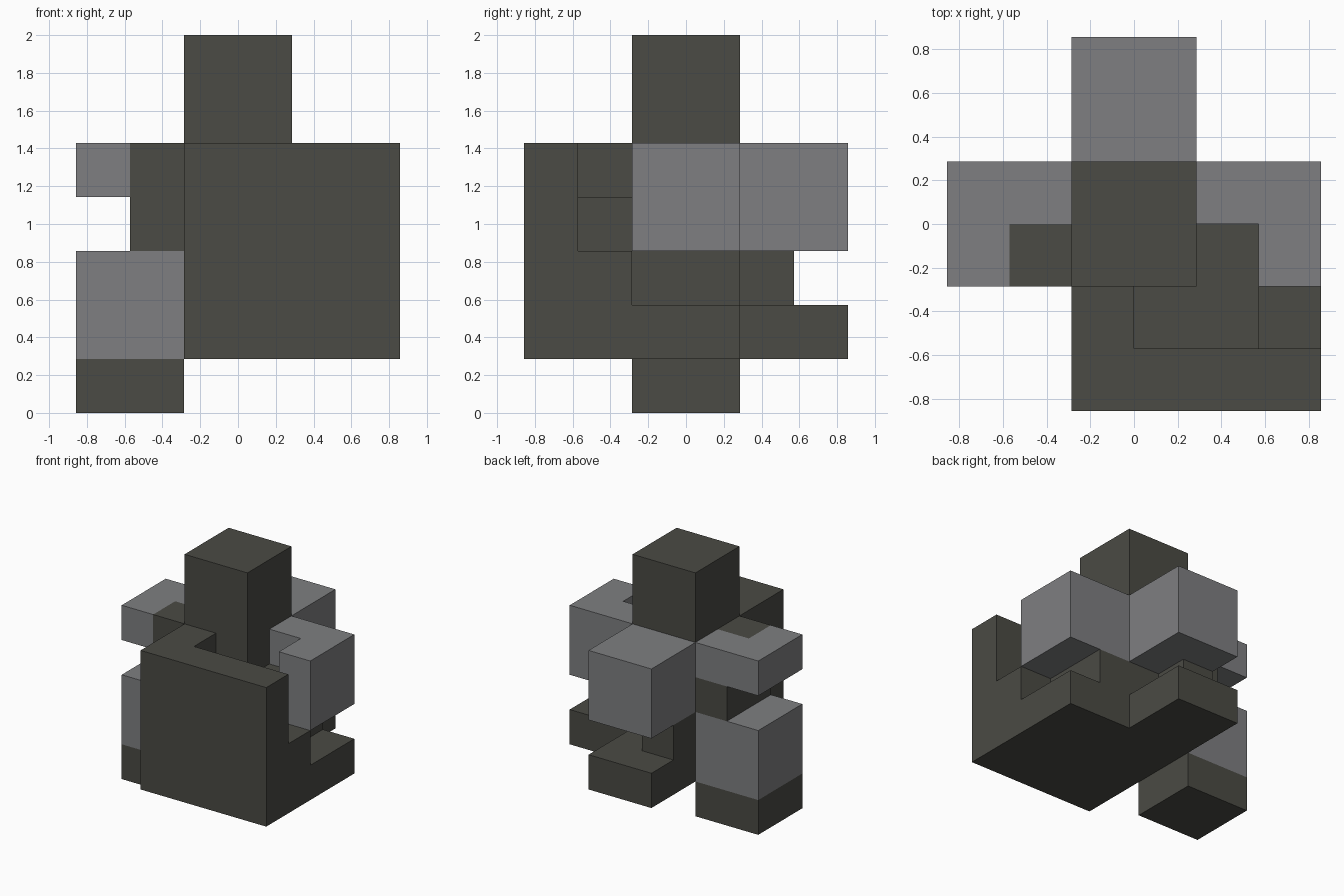
import bpy, bmesh
from mathutils import Vector
from itertools import product

if "Cube" in bpy.data.objects:
    bpy.data.objects.remove(bpy.data.objects["Cube"], do_unlink=True)

U = 2 / 7  # size of one grid cell


def make_material(name, colour):
    m = bpy.data.materials.new(name)
    m.use_nodes = True
    m.diffuse_color = colour
    m.node_tree.nodes["Principled BSDF"].inputs["Base Color"].default_value = colour
    return m


DARK = make_material("dark olive grey", (0.069, 0.069, 0.058, 1))
LIGHT = make_material("mid grey", (0.209, 0.212, 0.220, 1))


def cells(box):
    """All unit cells in (x0, x1, y0, y1, z0, z1)."""
    x0, x1, y0, y1, z0, z1 = box
    return set(product(range(x0, x1), range(y0, y1), range(z0, z1)))


def block_piece(name, material, add, cut=()):
    """One clean shell around a union of grid boxes, less the cut boxes."""
    solid = set().union(*map(cells, add)) - set().union(*map(cells, cut))
    bm = bmesh.new()
    verts = {}

    def vert(p):
        key = tuple(p)
        if key not in verts:
            verts[key] = bm.verts.new(Vector(key) * U)
        return verts[key]

    for c in solid:
        for axis, side in product(range(3), (0, 1)):
            near = list(c)
            near[axis] += 1 if side else -1
            if tuple(near) in solid:
                continue
            a, b = (axis + 1) % 3, (axis + 2) % 3
            quad = []
            for da, db in ((0, 0), (1, 0), (1, 1), (0, 1)):
                p = list(c)
                p[axis] += side
                p[a] += da
                p[b] += db
                quad.append(vert(p))
            bm.faces.new(quad if side else quad[::-1])
    # join the cell faces into large flat faces
    bmesh.ops.dissolve_limit(bm, angle_limit=0.01, verts=bm.verts[:], edges=bm.edges[:])
    me = bpy.data.meshes.new(name)
    bm.to_mesh(me)
    bm.free()
    me.materials.append(material)
    ob = bpy.data.objects.new(name, me)
    bpy.context.collection.objects.link(ob)
    return ob


# Dark interlocking body
block_piece("body", DARK, [
    (-1, 1, -1, 1, 1, 7),     # central post and head
    (-1, 3, -3, -2, 1, 5),    # front wall
    (-1, 3, -2, 1, 1, 2),     # base slab
    (-1, 1, 1, 3, 1, 2),      # rear base tongue
    (-1, 0, 1, 2, 2, 3),      # rear peg
    (-1, 0, -2, -1, 2, 5),    # tall step behind the wall
    (0, 2, -2, -1, 2, 4),     # middle step
    (2, 3, -2, -1, 2, 3),     # low step
    (1, 2, -1, 1, 2, 3),      # support under the left arm
    (1, 2, -1, 0, 3, 4),      # key in the left arm notch
    (-2, -1, -1, 1, 3, 4),    # support under the right arm
    (-2, -1, -1, 0, 4, 5),    # key in the right arm notch
])
block_piece("foot", DARK, [(-3, -1, -1, 1, 0, 1)])

# Grey blocks
block_piece("leg_block", LIGHT, [(-3, -1, -1, 1, 1, 3)])
block_piece("rear_block", LIGHT, [(-1, 1, 1, 3, 3, 5)])
block_piece("left_arm", LIGHT, [(1, 3, -1, 1, 3, 5)], cut=[(1, 2, -1, 0, 3, 5)])
block_piece("right_arm", LIGHT, [(-3, -1, -1, 1, 4, 5)], cut=[(-2, -1, -1, 0, 4, 5)])
